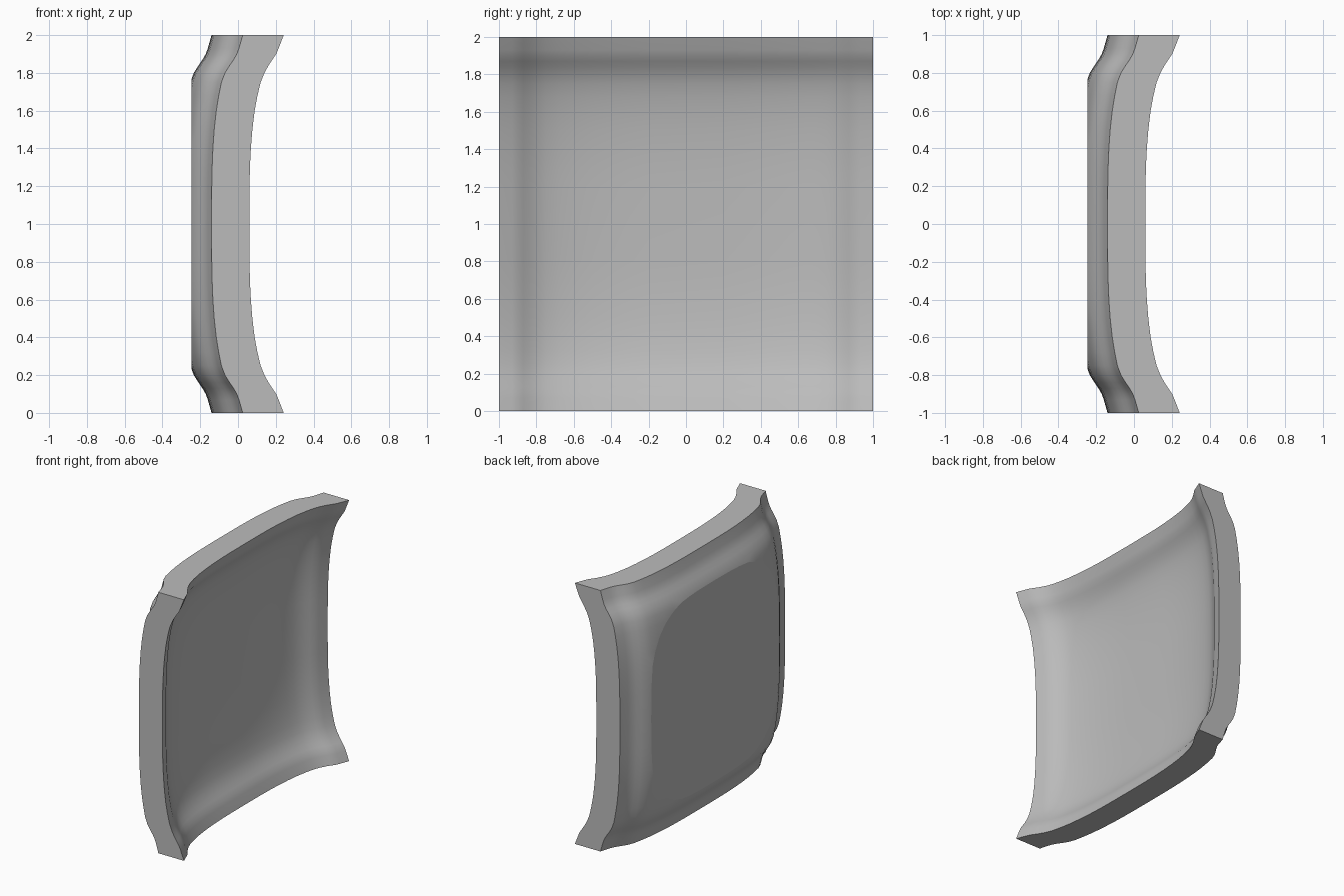
import bpy, bmesh, math
from mathutils import Vector

cube = bpy.data.objects.get("Cube")
if cube:
    bpy.data.objects.remove(cube, do_unlink=True)

# Half profile: distance from the centre, rise of the hollow side, rise of the bulging side
PROFILE = [
    (0.0, 0.0, 0.0), (0.2, 0.001, 0.001), (0.3, 0.003, 0.003),
    (0.4, 0.008, 0.007), (0.5, 0.016, 0.014), (0.6, 0.028, 0.025),
    (0.68, 0.043, 0.038), (0.75, 0.060, 0.052), (0.8, 0.080, 0.071),
    (0.84, 0.102, 0.096), (0.87, 0.122, 0.117), (0.9, 0.142, 0.134),
    (0.93, 0.155, 0.145), (1.0, 0.182, 0.165),
]
HOLLOW_BASE, BULGE_BASE, FLAT_X = -0.122, -0.305, -0.245

# Mirror the profile to span the full width
full = [(-v, g, h) for v, g, h in reversed(PROFILE[1:])] + PROFILE
n = len(full)

bm = bmesh.new()


def sheet(base, column):
    """Grid whose depth is the sum of the two crossing profiles."""
    return [[bm.verts.new((base + a[column] + b[column], a[0], b[0] + 1))
             for b in full] for a in full]


hollow = sheet(HOLLOW_BASE, 1)
bulge = sheet(BULGE_BASE, 2)
for i in range(n - 1):
    for j in range(n - 1):
        for s in (hollow, bulge):
            bm.faces.new((s[i][j], s[i + 1][j], s[i + 1][j + 1], s[i][j + 1]))

# Rim joining the two sheets
last = n - 1
loop = ([(i, 0) for i in range(last)] + [(last, j) for j in range(last)]
        + [(i, last) for i in range(last, 0, -1)] + [(0, j) for j in range(last, 0, -1)])
for (a, b), (c, d) in zip(loop, loop[1:] + loop[:1]):
    bm.faces.new((hollow[a][b], hollow[c][d], bulge[c][d], bulge[a][b]))

# Slice the bulge off to leave a flat back
cut = bmesh.ops.bisect_plane(
    bm, geom=bm.verts[:] + bm.edges[:] + bm.faces[:], dist=1e-5,
    plane_co=Vector((FLAT_X, 0, 0)), plane_no=Vector((-1, 0, 0)), clear_outer=True)
rim = [e for e in cut["geom_cut"] if isinstance(e, bmesh.types.BMEdge)]
bmesh.ops.edgeloop_fill(bm, edges=rim)
bmesh.ops.recalc_face_normals(bm, faces=bm.faces[:])

# Smooth surfaces with crisp borders
for f in bm.faces:
    f.smooth = True
for e in bm.edges:
    e.smooth = e.calc_face_angle(0) < math.radians(35)
for e in rim:
    if e.is_valid:
        e.smooth = False

mesh = bpy.data.meshes.new("curved_panel")
bm.to_mesh(mesh)
bm.free()
panel = bpy.data.objects.new("curved_panel", mesh)
bpy.context.collection.objects.link(panel)

# Plain grey finish
grey = bpy.data.materials.new("light_grey")
grey.use_nodes = True
colour = (0.5, 0.5, 0.5, 1)
grey.diffuse_color = colour
grey.node_tree.nodes["Principled BSDF"].inputs["Base Color"].default_value = colour
mesh.materials.append(grey)
